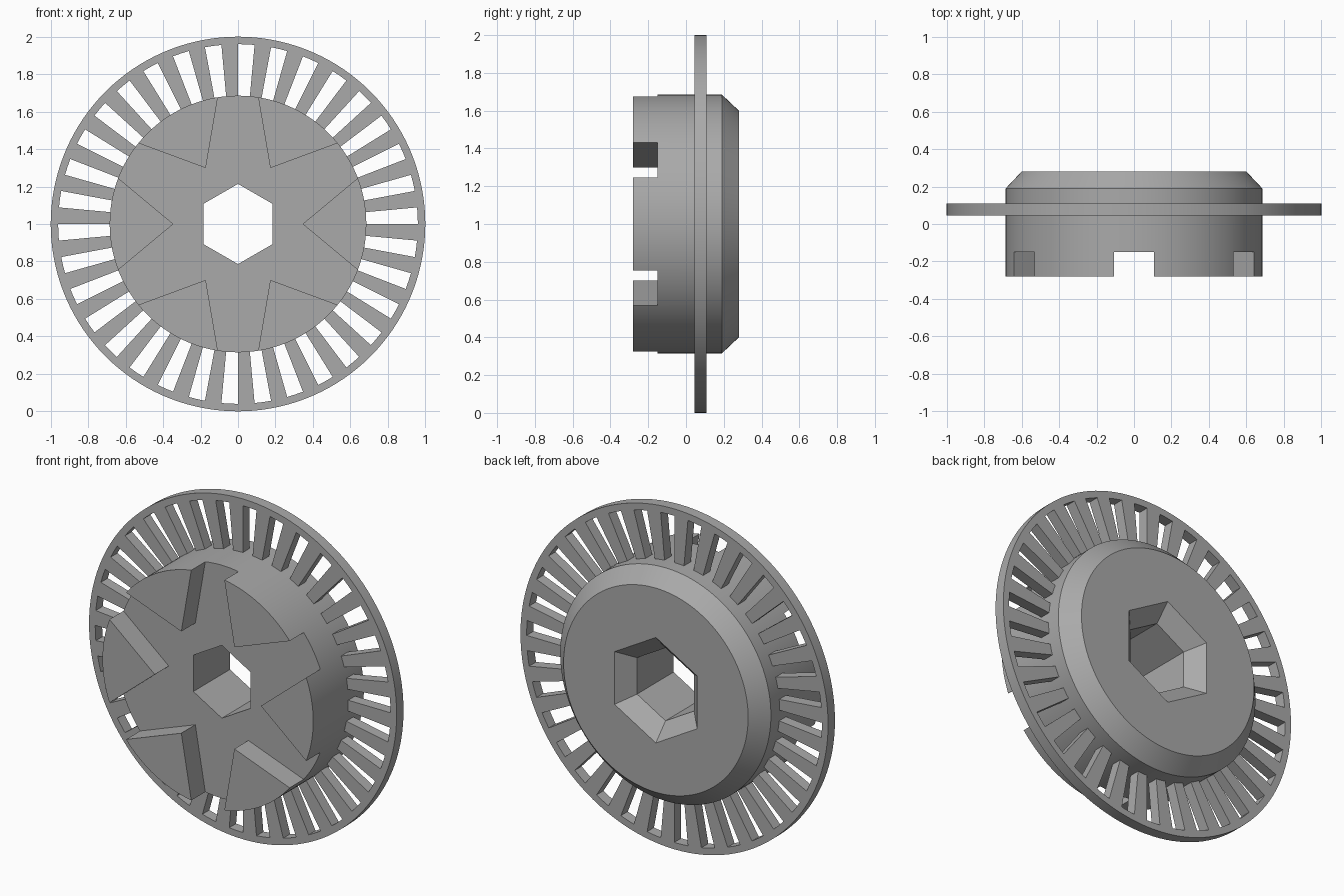
import bpy, bmesh, math

if "Cube" in bpy.data.objects:
    bpy.data.objects.remove(bpy.data.objects["Cube"], do_unlink=True)

CENTRE_Z = 1.0
HUB_R, BACK_Y, FRONT_Y = 0.685, 0.28, -0.28
SIDES = 144

grey = bpy.data.materials.new("plain grey")
grey.use_nodes = True
grey.diffuse_color = (0.4, 0.4, 0.4, 1)
grey.node_tree.nodes["Principled BSDF"].inputs["Base Color"].default_value = grey.diffuse_color


def polar(r, a, y):
    return (r * math.cos(a), y, CENTRE_Z + r * math.sin(a))


def finish(bm, name):
    bmesh.ops.recalc_face_normals(bm, faces=bm.faces)
    mesh = bpy.data.meshes.new(name)
    bm.to_mesh(mesh)
    bm.free()
    mesh.materials.append(grey)
    obj = bpy.data.objects.new(name, mesh)
    bpy.context.collection.objects.link(obj)
    return obj


def activate(obj):
    bpy.ops.object.select_all(action='DESELECT')
    obj.select_set(True)
    bpy.context.view_layer.objects.active = obj


def thicken(bm, depth):
    """Extrude every face along +y into a closed solid."""
    out = bmesh.ops.extrude_face_region(bm, geom=bm.faces[:], use_keep_orig=True)
    moved = [g for g in out["geom"] if isinstance(g, bmesh.types.BMVert)]
    bmesh.ops.translate(bm, verts=moved, vec=(0, depth, 0))


# Hub: round outside with a bevelled back, hexagonal bore with a countersunk back
def circle(r):
    return lambda a: r


def hexagon(r):
    step = math.pi / 3
    return lambda a: r * math.cos(step / 2) / math.cos((a + step / 2) % step - step / 2)


profile = [(circle(HUB_R), FRONT_Y), (circle(HUB_R), 0.19), (circle(0.6), BACK_Y),
           (hexagon(0.31), BACK_Y), (hexagon(0.214), 0.19), (hexagon(0.214), FRONT_Y)]
bm = bmesh.new()
angles = [math.tau * i / SIDES for i in range(SIDES)]
loops = [[bm.verts.new(polar(radius(a), a, y)) for a in angles] for radius, y in profile]
for j, loop in enumerate(loops):
    nxt = loops[(j + 1) % len(loops)]
    for i in range(SIDES):
        k = (i + 1) % SIDES
        bm.faces.new((loop[i], loop[k], nxt[k], nxt[i]))
hub = finish(bm, "hub")

# Star recess: leaves six pointed teeth standing on the front of the hub
bm = bmesh.new()
star = []
reach = math.hypot(0.76, 0.345)
spread = math.atan2(0.345, 0.76)
for i in range(6):
    a = i * math.pi / 3
    star += [polar(reach, a - spread, -0.4), polar(0.345, a, -0.4), polar(reach, a + spread, -0.4)]
bm.faces.new([bm.verts.new(p) for p in star])
thicken(bm, 0.25)
recess = finish(bm, "star_recess_cutter")
recess.hide_render = True
activate(hub)
cut = hub.modifiers.new("star recess", 'BOOLEAN')
cut.operation, cut.solver, cut.object = 'DIFFERENCE', 'EXACT', recess
bpy.ops.object.modifier_apply(modifier=cut.name)
bpy.data.objects.remove(recess, do_unlink=True)

# Slotted ring: rim band plus one spoke for each window
WINDOWS, PER = 34, 4
count = WINDOWS * PER
bm = bmesh.new()
rows = [[bm.verts.new(polar(r, math.tau * i / count, 0.045)) for i in range(count)]
        for r in (0.66, 0.96, 1.0)]
for i in range(count):
    k = (i + 1) % count
    bm.faces.new((rows[1][i], rows[1][k], rows[2][k], rows[2][i]))
    if i % PER >= PER // 2:
        bm.faces.new((rows[0][i], rows[0][k], rows[1][k], rows[1][i]))
bmesh.ops.delete(bm, geom=[v for v in bm.verts if not v.link_faces], context='VERTS')
thicken(bm, 0.064)
ring = finish(bm, "slotted_ring")

for obj in (hub, ring):
    activate(obj)
    bpy.ops.object.shade_smooth_by_angle(angle=math.radians(25))
